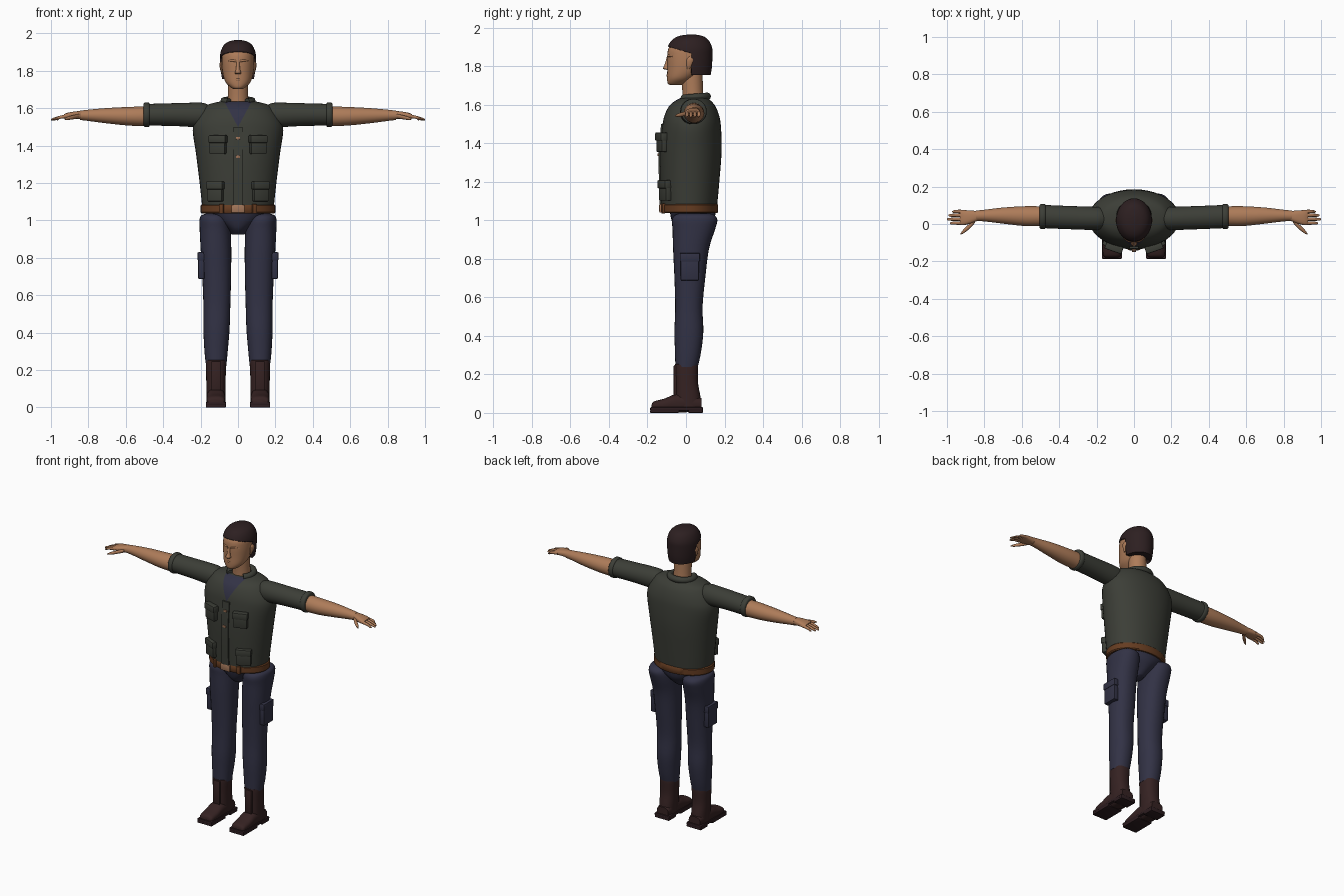
import bpy, bmesh, math
from mathutils import Vector, Matrix

cube = bpy.data.objects.get("Cube")
if cube:
    bpy.data.objects.remove(cube, do_unlink=True)


def material(name, r, g, b):
    m = bpy.data.materials.new(name)
    m.use_nodes = True
    m.diffuse_color = (r, g, b, 1)
    bsdf = m.node_tree.nodes["Principled BSDF"]
    bsdf.inputs["Base Color"].default_value = (r, g, b, 1)
    bsdf.inputs["Roughness"].default_value = 0.8
    return m


SKIN = material("skin", 0.42, 0.2, 0.1)
HAIR = material("dark_hair", 0.026, 0.014, 0.015)
GREEN = material("olive_cloth", 0.045, 0.048, 0.038)
NAVY = material("navy_cloth", 0.032, 0.032, 0.06)
BROWN = material("belt_leather", 0.13, 0.045, 0.015)
BOOT = material("boot_leather", 0.036, 0.016, 0.016)
SOLE = material("boot_sole", 0.026, 0.012, 0.014)
BRASS = material("buckle_tan", 0.36, 0.18, 0.1)


def finish(ob, mirror=False):
    bpy.ops.object.select_all(action="DESELECT")
    ob.select_set(True)
    bpy.context.view_layer.objects.active = ob
    bpy.ops.object.shade_smooth_by_angle(angle=math.radians(40))
    if mirror:
        ob.modifiers.new("mirror", "MIRROR")
    return ob


def make(name, bm, mats, mirror=False):
    bmesh.ops.recalc_face_normals(bm, faces=bm.faces)
    me = bpy.data.meshes.new(name)
    bm.to_mesh(me)
    bm.free()
    for m in mats:
        me.materials.append(m)
    ob = bpy.data.objects.new(name, me)
    bpy.context.collection.objects.link(ob)
    return finish(ob, mirror)


def smooth_sections(secs, steps):
    """Catmull-Rom interpolation between cross-sections."""
    out = []
    for i in range(len(secs) - 1):
        p0, p1, p2 = secs[max(i - 1, 0)], secs[i], secs[i + 1]
        p3 = secs[min(i + 2, len(secs) - 1)]
        for k in range(steps):
            t = k / steps
            out.append([b + t / 2 * (c - a + t * (2 * a - 5 * b + 4 * c - d + t * (3 * (b - c) + d - a)))
                        for a, b, c, d in zip(p0, p1, p2, p3)])
    return out + [secs[-1]]


def loft_mesh(secs, axis="z", power=2, steps=4, seg=28):
    """Each section: position on axis, two centre values, two radii."""
    bm = bmesh.new()
    rings = []
    for t, a, b, ra, rb in smooth_sections(secs, steps):
        ring = []
        for k in range(seg):
            ang = math.tau * k / seg
            c, s = math.cos(ang), math.sin(ang)
            u = a + ra * math.copysign(abs(c) ** (2 / power), c)
            v = b + rb * math.copysign(abs(s) ** (2 / power), s)
            ring.append(bm.verts.new({"z": (u, v, t), "x": (t, u, v), "y": (u, t, v)}[axis]))
        rings.append(ring)
    for lo, hi in zip(rings, rings[1:]):
        for k in range(seg):
            n = (k + 1) % seg
            bm.faces.new((lo[k], lo[n], hi[n], hi[k]))
    bm.faces.new(rings[0])
    bm.faces.new(rings[-1])
    return bm


def loft(name, secs, mat, mirror=False, **kw):
    return make(name, loft_mesh(secs, **kw), [mat], mirror)


def box(name, centre, size, mat, yaw=0, bevel=0.005, mirror=False):
    bm = bmesh.new()
    mtx = (Matrix.Translation(centre) @ Matrix.Rotation(math.radians(yaw), 4, "Z")
           @ Matrix.Diagonal((*size, 1)))
    bmesh.ops.create_cube(bm, size=1, matrix=mtx)
    bmesh.ops.bevel(bm, geom=bm.edges[:], offset=bevel, segments=2, affect="EDGES", profile=0.5)
    return make(name, bm, [mat], mirror)


def cut(bm, point, normal, faces):
    geom = set(faces)
    for f in faces:
        geom.update(f.edges)
        geom.update(f.verts)
    bmesh.ops.bisect_plane(bm, geom=list(geom), plane_co=point, plane_no=normal)


# Vest body with the undershirt showing in a V neck
bm = loft_mesh([(1.08, 0, .017, .192, .145), (1.2, 0, .02, .205, .153), (1.36, 0, .025, .225, .16),
                (1.48, 0, .029, .242, .153), (1.54, 0, .03, .228, .143), (1.59, 0, .032, .197, .122),
                (1.618, 0, .036, .165, .096), (1.635, 0, .04, .1, .07)], seg=40, power=2.1)
for side in (1, -1):
    cut(bm, (0, 0, 1.5), (side, 0, -.54), [f for f in bm.faces if f.calc_center_median().y < .03])
for f in bm.faces:
    c = f.calc_center_median()
    if c.y < .03 and abs(c.x) < (c.z - 1.5) * .54:
        f.material_index = 1
make("vest_body", bm, [GREEN, NAVY])

# Collar roll around the back of the neck
curve = bpy.data.curves.new("collar", "CURVE")
curve.dimensions = "3D"
curve.bevel_depth, curve.bevel_resolution, curve.use_fill_caps = .02, 3, True
line = curve.splines.new("POLY")
line.points.add(24)
for k, p in enumerate(line.points):
    ang = math.radians(-50 + 280 * k / 24)
    p.co = (.075 * math.cos(ang), .04 + .07 * math.sin(ang), 1.638 + .006 * math.sin(ang), 1)
collar = bpy.data.objects.new("collar", curve)
bpy.context.collection.objects.link(collar)
curve.materials.append(GREEN)
bpy.ops.object.select_all(action="DESELECT")
collar.select_set(True)
bpy.context.view_layer.objects.active = collar
bpy.ops.object.convert(target="MESH")
finish(collar)

# Front placket following the chest
bm = bmesh.new()
rows = [[bm.verts.new((x, y, z)) for x in (-.025, .025)]
        for y, z in ((-.137, 1.082), (-.141, 1.2), (-.143, 1.36), (-.134, 1.44), (-.13, 1.5))]
strip = [bm.faces.new((a[0], a[1], b[1], b[0])) for a, b in zip(rows, rows[1:])]
ext = bmesh.ops.extrude_face_region(bm, geom=strip)["geom"]
bmesh.ops.translate(bm, vec=(0, .015, 0), verts=[v for v in ext if isinstance(v, bmesh.types.BMVert)])
make("front_placket", bm, [GREEN])
for z, y in ((1.44, -.136), (1.34, -.144)):
    box("vest_button", (0, y, z), (.022, .01, .014), BRASS, bevel=.003)

# Vest pockets with flaps
for name, x, y, z, h, yaw in (("chest", .107, -.124, 1.405, .1, 19), ("waist", .12, -.108, 1.155, .105, 25)):
    box(name + "_pocket", (x, y, z), (.087, .034, h), GREEN, yaw, mirror=True)
    box(name + "_pocket_flap", (x, y - .004, z + h / 2 - .02), (.096, .038, .042), GREEN, yaw, mirror=True)

# Belt, buckle and loops
loft("belt", [(1.038, 0, .018, .194, .144), (1.044, 0, .018, .2, .149),
              (1.08, 0, .018, .2, .149), (1.086, 0, .018, .194, .144)], BROWN, steps=1, seg=40)
box("belt_buckle", (0, -.13, 1.062), (.07, .018, .044), BRASS)
box("belt_loop", (.088, -.118, 1.062), (.026, .018, .052), BROWN, 18, mirror=True)

# Sleeves with rolled cuffs
loft("sleeve", [(.14, .03, 1.565, .045, .045), (.175, .03, 1.565, .058, .06), (.21, .03, 1.564, .062, .066),
                (.34, .034, 1.566, .062, .061), (.485, .04, 1.565, .062, .058)], GREEN, True, axis="x")
loft("sleeve_cuff", [(.472, .04, 1.565, .061, .058), (.478, .04, 1.565, .067, .065),
                     (.498, .04, 1.565, .067, .065), (.505, .04, 1.565, .06, .058)],
     GREEN, True, axis="x", steps=2)

# Forearms, palms, fingers and thumbs
loft("forearm", [(.48, .042, 1.557, .052, .053), (.58, .042, 1.557, .053, .05), (.7, .045, 1.56, .043, .041),
                 (.8, .045, 1.562, .031, .03), (.845, .044, 1.562, .028, .025)], SKIN, True, axis="x")
loft("palm", [(.838, .043, 1.563, .026, .022), (.87, .038, 1.563, .034, .02), (.91, .034, 1.56, .04, .016),
              (.93, .034, 1.557, .038, .011)], SKIN, True, axis="x", power=2.5)
for name, y, tip in (("little", .066, .972), ("ring", .046, .992), ("middle", .025, 1.0), ("index", .004, .985)):
    loft(name + "_finger", [(.9, y, 1.559, .01, .01), (.95, y + .001, 1.552, .009, .009),
                            (tip - .008, y, 1.541, .007, .006), (tip, y, 1.539, .002, .002)],
         SKIN, True, axis="x", seg=10)
loft("thumb", [(.85, .02, 1.558, .014, .012), (.88, -.012, 1.552, .014, .011),
               (.91, -.038, 1.546, .011, .009), (.928, -.054, 1.542, .003, .003)], SKIN, True, axis="x", seg=12)

# Neck and head
loft("neck", [(1.58, 0, .04, .062, .06), (1.65, 0, .036, .055, .054), (1.76, 0, .03, .054, .056)], SKIN)
loft("head", [(1.702, 0, -.055, .022, .028), (1.712, 0, -.047, .04, .048), (1.74, 0, -.028, .067, .07),
              (1.79, 0, 0, .082, .097), (1.855, 0, .012, .087, .109), (1.9, 0, .015, .08, .102),
              (1.94, 0, .018, .04, .06)], SKIN, seg=36, power=2.15)
loft("nose", [(1.782, 0, -.092, .01, .008), (1.788, 0, -.1, .017, .02), (1.81, 0, -.098, .011, .013),
              (1.848, 0, -.094, .008, .006)], SKIN, seg=14)
loft("lips", [(-.025, -.087, 1.752, .002, .002), (0, -.09, 1.753, .012, .009),
              (.025, -.087, 1.752, .002, .002)], SKIN, axis="x", seg=12)
loft("brow", [(.012, -.093, 1.852, .007, .006), (.035, -.087, 1.855, .008, .006),
              (.06, -.068, 1.85, .004, .003)], SKIN, True, axis="x", seg=12)
loft("ear", [(1.785, .083, .012, .004, .006), (1.805, .088, .017, .007, .014),
             (1.835, .091, .021, .008, .018), (1.85, .089, .023, .003, .008)], SKIN, True, seg=14)

# Hair shell cut along the hairline and in front of the ears
bm = loft_mesh([(1.755, 0, .024, .085, .104), (1.8, 0, .022, .092, .113), (1.86, 0, .02, .096, .117),
                (1.9, 0, .02, .093, .115), (1.937, 0, .022, .076, .094), (1.957, 0, .025, .048, .062),
                (1.965, 0, .028, .012, .018)], seg=40)
HAIRLINE, SLOPE = Vector((0, -.1, 1.905)), Vector((0, .3, 1))
cut(bm, (0, .028, 0), (0, 1, 0), bm.faces[:])
cut(bm, HAIRLINE, SLOPE, bm.faces[:])
face_area = [f for f in bm.faces if f.calc_center_median().y < .028
             and (f.calc_center_median() - HAIRLINE).dot(SLOPE) < 0]
bmesh.ops.delete(bm, geom=face_area, context="FACES")
hair = make("hair", bm, [HAIR])
shell = hair.modifiers.new("thickness", "SOLIDIFY")
shell.thickness, shell.offset = .012, -1

# Trousers
loft("trouser_hips", [(.925, 0, .025, .035, .05), (.955, 0, .028, .06, .085), (1.0, 0, .035, .125, .11),
                      (1.05, 0, .035, .185, .12)], NAVY)
loft("trouser_leg", [(.238, .117, .003, .056, .058), (.31, .117, .01, .063, .067), (.42, .115, .015, .07, .075),
                     (.55, .113, .015, .072, .071), (.7, .114, .02, .077, .08), (.85, .118, .026, .082, .093),
                     (.95, .122, .04, .083, .11), (1.0, .126, .045, .08, .118), (1.025, .128, .045, .07, .105),
                     (1.036, .128, .045, .045, .08)], NAVY, True, power=2.2)
box("cargo_pocket", (.196, .02, .755), (.034, .095, .135), NAVY, mirror=True)
box("cargo_pocket_flap", (.197, .02, .808), (.038, .104, .045), NAVY, mirror=True)

# Boots
loft("boot_shaft", [(.03, .118, .012, .05, .068), (.09, .118, .01, .051, .064), (.16, .118, .004, .052, .058),
                    (.245, .117, .003, .055, .06), (.252, .117, .003, .05, .055)], BOOT, True, power=2.4)
loft("boot_foot", [(-.178, .118, .03, .036, .014), (-.165, .118, .035, .047, .025), (-.11, .118, .04, .051, .035),
                   (-.05, .118, .05, .05, .048), (.03, .118, .05, .049, .045), (.08, .118, .045, .042, .032)],
     BOOT, True, axis="y", power=2.6)
box("boot_tongue", (.118, -.055, .165), (.05, .018, .165), BOOT, mirror=True)
box("boot_sole", (.118, -.049, .021), (.108, .274, .018), SOLE, mirror=True)
box("sole_tread", (.118, -.111, .008), (.106, .15, .016), SOLE, bevel=.004, mirror=True)
box("boot_heel", (.118, .05, .008), (.106, .076, .016), SOLE, bevel=.004, mirror=True)
